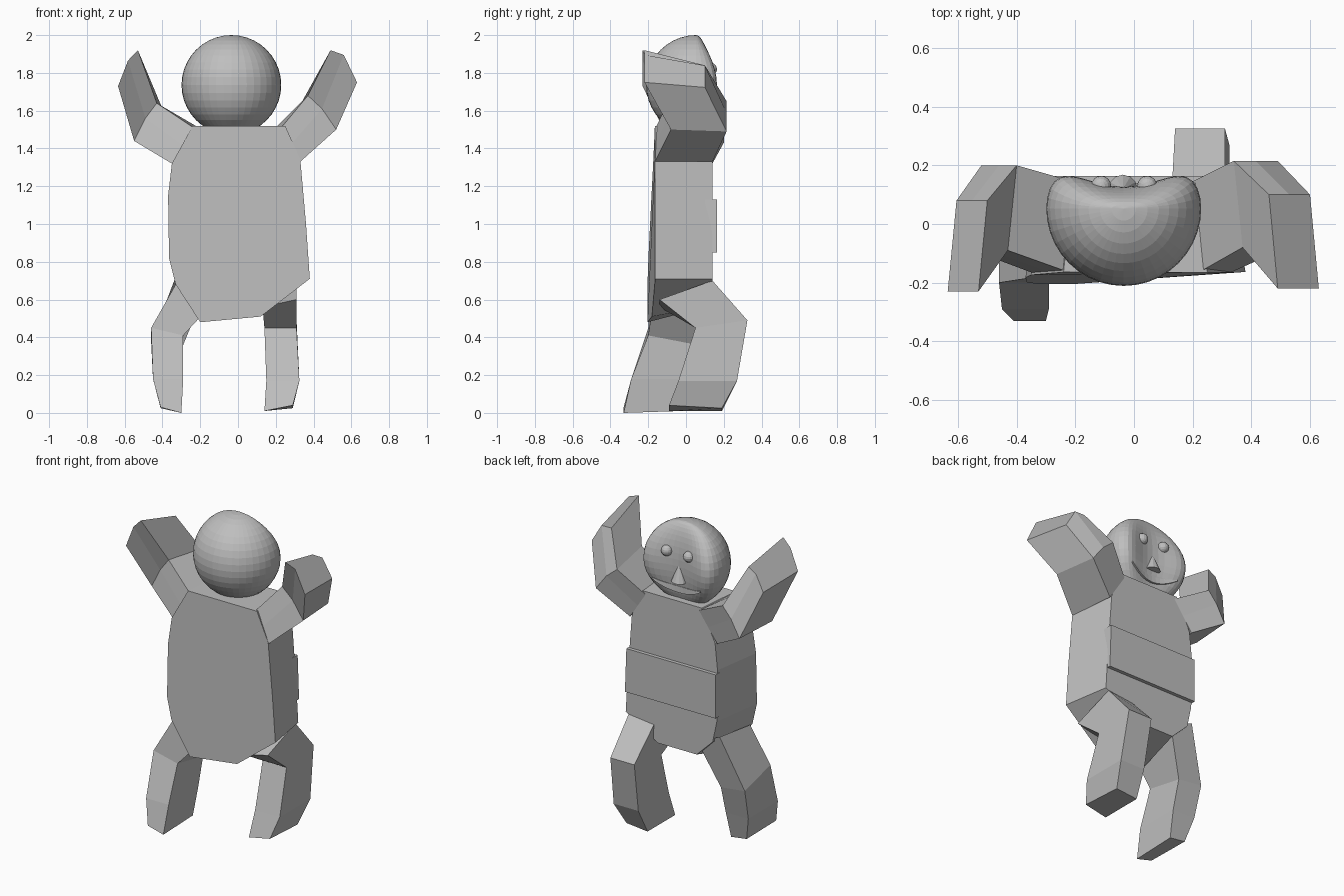
import bpy
import bmesh
import math
from mathutils import Vector

cube = bpy.data.objects.get("Cube")
if cube:
    bpy.data.objects.remove(cube, do_unlink=True)

grey = bpy.data.materials.new("plain grey")
grey.use_nodes = True
colour = (0.52, 0.52, 0.52, 1)
grey.diffuse_color = colour
grey.node_tree.nodes["Principled BSDF"].inputs["Base Color"].default_value = colour


def finish(name, bm):
    """Turn a bmesh into a named grey object."""
    bmesh.ops.recalc_face_normals(bm, faces=bm.faces)
    mesh = bpy.data.meshes.new(name)
    bm.to_mesh(mesh)
    bm.free()
    mesh.materials.append(grey)
    obj = bpy.data.objects.new(name, mesh)
    bpy.context.collection.objects.link(obj)
    return obj


def loft(name, rings):
    """Skin a list of rings with equal point counts and cap both ends."""
    bm = bmesh.new()
    loops = [[bm.verts.new(p) for p in ring] for ring in rings]
    for a, b in zip(loops, loops[1:]):
        for i in range(len(a)):
            j = (i + 1) % len(a)
            bm.faces.new((a[i], a[j], b[j], b[i]))
    bm.faces.new(loops[0])
    bm.faces.new(loops[-1])
    return finish(name, bm)


def arm_ring(inner, outer, back, front, drop=0, bulge=0):
    """Arm section: two (x, z) corners and a raised middle, from back to front."""
    (xi, zi), (xo, zo) = inner, outer
    xm, zm = (xi + xo) / 2, (zi + zo) / 2 + bulge
    pull = math.copysign(.03, xo)
    return [(xi, back, zi), (xm, back, zm), (xo, back, zo),
            (xo - pull, front, zo - drop / 3),
            (xm - pull, front, zm - drop * .7),
            (xi - pull, front, zi - drop)]


def leg_ring(x_in, x_out, back, front, lift=0):
    """Leg section: two (y, z) corners, spread from inside to outside."""
    (yb, zb), (yf, zf) = back, front
    return [(x_in, yb, zb), (x_out, yb, zb + lift),
            (x_out, yf, zf + lift / 2), (x_in, yf, zf)]


def ball(name, centre, radius, segments):
    bm = bmesh.new()
    bmesh.ops.create_uvsphere(bm, u_segments=segments, v_segments=segments // 2,
                              radius=radius)
    bmesh.ops.translate(bm, verts=bm.verts, vec=centre)
    return finish(name, bm)


# Torso: wide tilted back, narrower front with a higher crotch
outline = [(-.24, 1.52), (-.35, 1.32), (-.37, 1.15), (-.365, .82), (-.33, .68),
           (-.2, .48), (.12, .51), (.38, .71), (.36, 1.0), (.33, 1.34), (.25, 1.52)]
loft("torso", [[(x, -.165 - .07 * (1.5 - z) * (.35 - x), z) for x, z in outline],
               [(x * .87, .14, max(z, .57)) for x, z in outline]])

# Raised belly band
loft("belly_band", [[(-.325, y, 1.13), (-.325, y, .85), (.32, y, .85), (.31, y, 1.13)]
                    for y in (.1, .163)])

# Raised arms: shoulder, elbow, hand
loft("left_arm", [
    arm_ring((.22, 1.5), (.33, 1.33), -.165, .14),
    arm_ring((.37, 1.68), (.52, 1.5), -.08, .215, .03, .02),
    arm_ring((.49, 1.92), (.63, 1.75), -.22, .1, .08, .06)])
loft("right_arm", [
    arm_ring((-.22, 1.5), (-.35, 1.32), -.165, .14),
    arm_ring((-.43, 1.64), (-.55, 1.44), -.09, .2, .03, .02),
    arm_ring((-.53, 1.92), (-.635, 1.73), -.23, .08, .08, .04)])

# Striding legs: hip, knee, ankle, sole
loft("left_leg", [
    leg_ring(.13, .31, (-.14, .56), (.14, .68), .04),
    leg_ring(.14, .31, (.05, .45), (.325, .49)),
    leg_ring(.15, .325, (-.04, .17), (.27, .17)),
    leg_ring(.14, .29, (-.09, .01), (.19, .01), .03)])
loft("right_leg", [
    leg_ring(-.17, -.33, (-.18, .54), (.13, .65), .14),
    leg_ring(-.29, -.46, (-.2, .41), (.06, .36), .04),
    leg_ring(-.29, -.45, (-.29, .18), (.01, .18)),
    leg_ring(-.3, -.41, (-.33, 0), (-.03, .01), .03)])

# Head: ball whose front is pressed into a hollowed face
head_centre = Vector((-.035, .053, 1.736))


def pressed(depth, side):
    return depth * (.28 + 9 * side * side) if abs(side) < .27 else depth


head = ball("head", head_centre, .264, 40)
for v in head.data.vertices:
    rel = v.co - head_centre
    if rel.y > 0:
        v.co.y = head_centre.y + pressed(rel.y, rel.x)

# Eyes
for name, x in (("left_eye", .045), ("right_eye", -.112)):
    ball(name, (x, .13, 1.82), .034, 16)

# Nose: tapered cone leaning on the face
bm = bmesh.new()
bmesh.ops.create_cone(bm, cap_ends=True, segments=12, radius1=.05, radius2=.008, depth=.1)
bmesh.ops.translate(bm, verts=bm.verts, vec=(-.038, .118, 1.69))
finish("nose", bm)

# Smiling mouth: thin crescent lip following the face
rings = []
steps = 12
for i in range(steps + 1):
    t = 2 * i / steps - 1
    x = .17 * t
    z = 1.585 + .04 * t * t
    depth = math.sqrt(.264 ** 2 - x * x - (z - head_centre.z) ** 2)
    y = head_centre.y + pressed(depth, x)
    h = .004 + .016 * (1 - t * t)
    rings.append([(x + head_centre.x, y + dy, z + dz)
                  for dy, dz in ((-.02, -h), (.008, -h), (.006, h), (-.02, h))])
loft("mouth", rings)
